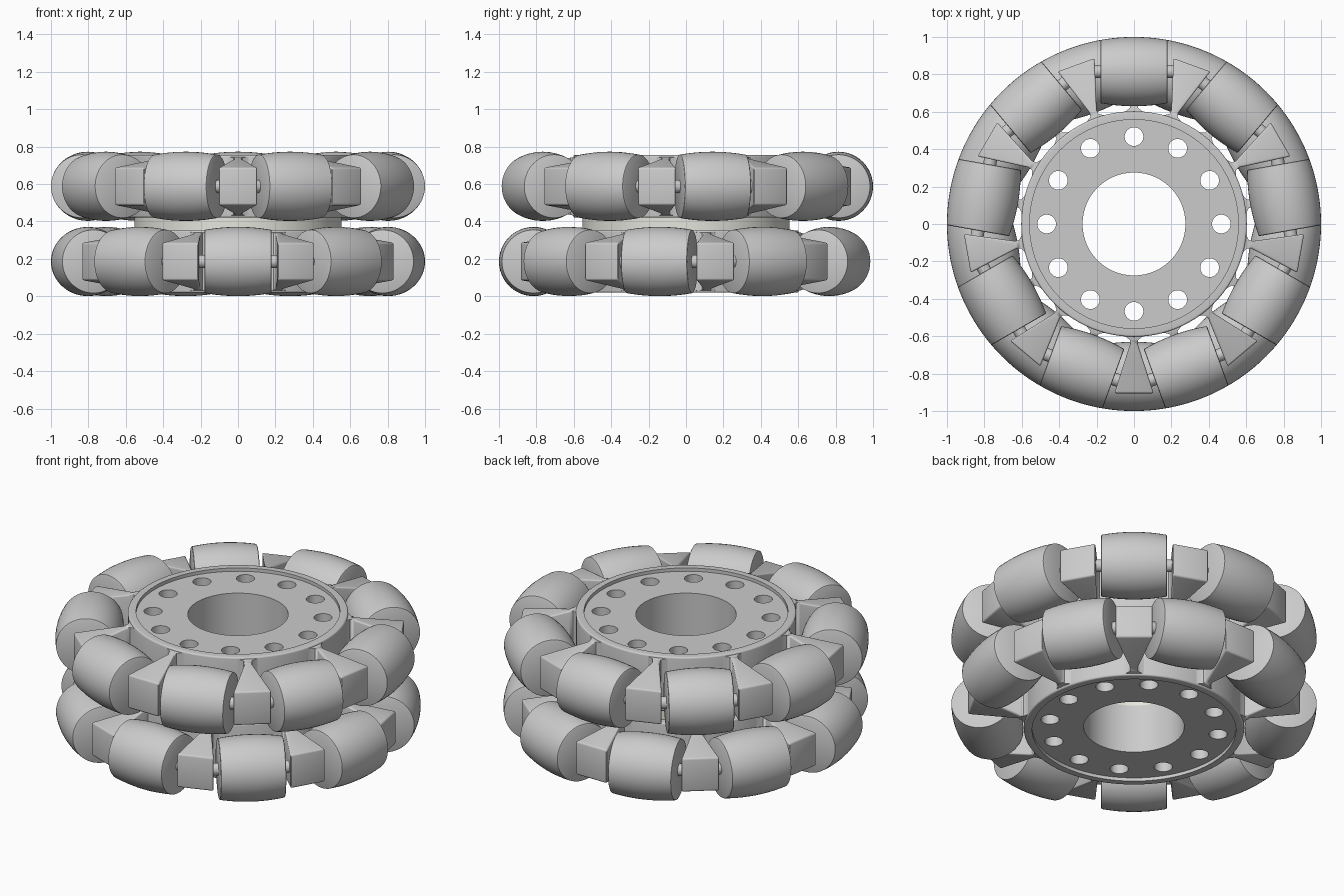
import bpy, bmesh
from math import cos, sin, pi, sqrt, radians
from mathutils import Vector

if "Cube" in bpy.data.objects:
    bpy.data.objects.remove(bpy.data.objects["Cube"])

ROLLER_R, ROLLER_C = 0.185, 0.815      # roller radius, distance of its axis from the wheel centre
COUNT = 9
ROWS = {"lower": (0.186, -90), "upper": (0.588, 90)}   # row height, angle of first roller


def finish(bm, name, angle=35):
    bmesh.ops.recalc_face_normals(bm, faces=bm.faces[:])
    me = bpy.data.meshes.new(name)
    bm.to_mesh(me)
    bm.free()
    ob = bpy.data.objects.new(name, me)
    bpy.context.collection.objects.link(ob)
    smooth(ob, angle)
    return ob


def smooth(ob, angle=35):
    bpy.ops.object.select_all(action='DESELECT')
    ob.select_set(True)
    bpy.context.view_layer.objects.active = ob
    bpy.ops.object.shade_smooth_by_angle(angle=radians(angle))


def lathe(name, points, axis, steps, closed=False):
    bm = bmesh.new()
    vs = [bm.verts.new(p) for p in points]
    es = [bm.edges.new(e) for e in zip(vs, vs[1:])]
    if closed:
        es.append(bm.edges.new((vs[-1], vs[0])))
    bmesh.ops.spin(bm, geom=vs + es, cent=(0, 0, 0), axis=axis, angle=2 * pi, steps=steps)
    bmesh.ops.remove_doubles(bm, verts=bm.verts[:], dist=1e-5)
    return finish(bm, name)


def copies(master, label, radius, offset):
    """Place linked copies around both rows, then drop the master."""
    for row, (z, start) in ROWS.items():
        for i in range(COUNT):
            a = radians(start + offset + i * 360 / COUNT)
            ob = master.copy()
            ob.name = f"{row}_{label}_{i + 1}"
            ob.location = (radius * cos(a), radius * sin(a), z)
            ob.rotation_euler.z = a
            bpy.context.collection.objects.link(ob)
    bpy.data.objects.remove(master)


def drilled_plate(name, z, half, radius=0.558):
    """Disc with a bore and a ring of twelve bolt holes."""
    cu = bpy.data.curves.new(name, 'CURVE')
    cu.dimensions, cu.fill_mode, cu.extrude = '2D', 'BOTH', half
    circles = [(0, 0, radius, 96), (0, 0, 0.275, 96)]
    circles += [(0.467 * cos(k * pi / 6), 0.467 * sin(k * pi / 6), 0.05, 32) for k in range(12)]
    for cx, cy, r, n in circles:
        sp = cu.splines.new('POLY')
        sp.points.add(n - 1)
        sp.use_cyclic_u = True
        for k, p in enumerate(sp.points):
            p.co = (cx + r * cos(2 * pi * k / n), cy + r * sin(2 * pi * k / n), 0, 1)
    ob = bpy.data.objects.new(name, cu)
    ob.location.z = z
    bpy.context.collection.objects.link(ob)
    bpy.ops.object.select_all(action='DESELECT')
    ob.select_set(True)
    bpy.context.view_layer.objects.active = ob
    bpy.ops.object.convert(target='MESH')
    ob = bpy.context.view_layer.objects.active
    smooth(ob)
    return ob


# barrel rollers: the side follows the wheel's outer circle
half_len, n = 0.18, 12
side = []
for i in range(n + 1):
    y = (half_len - 0.003) * (2 * i / n - 1)
    side.append((sqrt(1 - y * y) - ROLLER_C, y, 0))
end_r = side[0][0] - 0.006
profile = [(0, -half_len, 0), (end_r, -half_len, 0)] + side + [(end_r, half_len, 0), (0, half_len, 0)]
copies(lathe("roller", profile, (0, 1, 0), 48), "roller", ROLLER_C, 0)

# axle pins joining each roller to its two spokes
pin = [(0, -0.215, 0), (0.035, -0.215, 0), (0.035, 0.215, 0), (0, 0.215, 0)]
copies(lathe("axle_pin", pin, (0, 1, 0), 20), "axle_pin", ROLLER_C, 0)

# wedge spokes: (radius, half width, half height) stations
stations = [(0.575, 0.085, 0.158), (0.592, 0.085, 0.158), (0.603, 0.045, 0.156),
            (0.618, 0.023, 0.153), (0.64, 0.02, 0.149), (0.905, 0.105, 0.1)]
bm = bmesh.new()
rings = [[bm.verts.new(p) for p in ((r, -w, -h), (r, w, -h), (r, w, h), (r, -w, h))]
         for r, w, h in stations]
for a, b in zip(rings, rings[1:]):
    for k in range(4):
        bm.faces.new((a[k], a[(k + 1) % 4], b[(k + 1) % 4], b[k]))
bm.faces.new(rings[0])
bm.faces.new(rings[-1])
bmesh.ops.recalc_face_normals(bm, faces=bm.faces[:])
outer = [e for e in bm.edges if e.calc_face_angle() > radians(50) and max(v.co.x for v in e.verts) > 0.7]
bmesh.ops.bevel(bm, geom=outer, offset=0.01, segments=3, profile=0.5, affect='EDGES', clamp_overlap=True)
copies(finish(bm, "spoke"), "spoke", 0, 180 / COUNT)

# hub: rounded rim and recessed drilled plate in each row
ri, ro, h, b = 0.558, 0.603, 0.167, 0.01
quarter = [(b * sin(t * pi / 8), b * cos(t * pi / 8)) for t in range(5)]
top = [(ro - b + dx, 0, h - b + dz) for dx, dz in quarter]
rim_profile = [(ri, 0, -h), (ri, 0, h)] + top + [(x, 0, -z) for x, _, z in reversed(top)]
for row, (z, _) in ROWS.items():
    rim = lathe(row + "_hub_rim", rim_profile, (0, 0, 1), 96, closed=True)
    rim.location.z = z
    drilled_plate(row + "_hub_plate", z, 0.147)

# pale spacer between the two rows
z_low, z_high = ROWS["lower"][0] + 0.147, ROWS["upper"][0] - 0.147
spacer = drilled_plate("spacer", (z_low + z_high) / 2, (z_high - z_low) / 2, 0.553)
mat = bpy.data.materials.new("pale_spacer")
mat.diffuse_color = (0.78, 0.79, 0.72, 1)
mat.use_nodes = True
mat.node_tree.nodes["Principled BSDF"].inputs["Base Color"].default_value = mat.diffuse_color
spacer.data.materials.append(mat)
